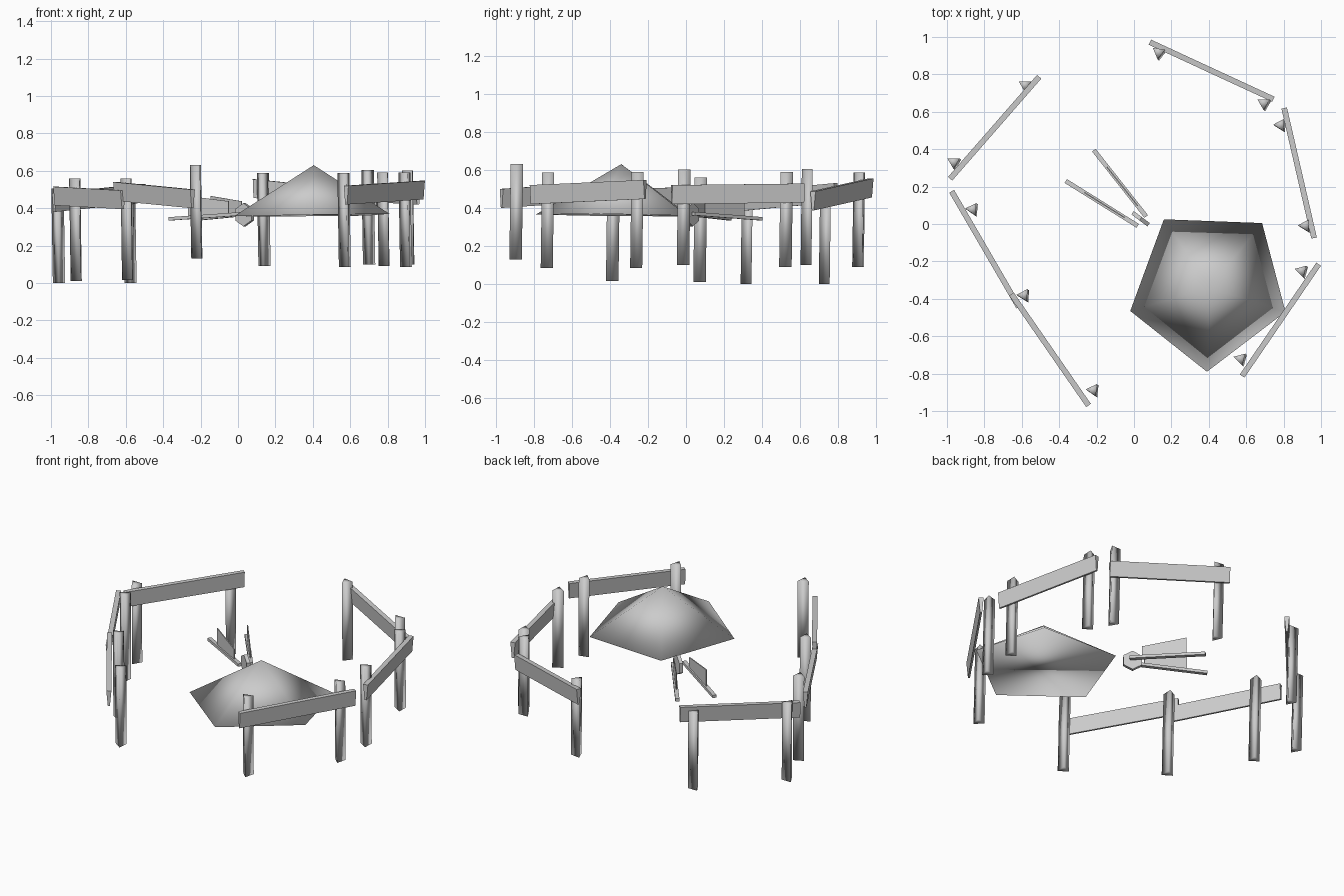
import bpy, bmesh, math
from mathutils import Vector, Matrix

if "Cube" in bpy.data.objects:
    bpy.data.objects.remove(bpy.data.objects["Cube"])

grey = bpy.data.materials.new("plain_grey")
grey.diffuse_color = (0.6, 0.6, 0.6, 1)
grey.use_nodes = True
grey.node_tree.nodes["Principled BSDF"].inputs["Base Color"].default_value = grey.diffuse_color


def finish(name, bm, smooth=False):
    bmesh.ops.recalc_face_normals(bm, faces=bm.faces)
    for f in bm.faces:
        f.smooth = smooth
    me = bpy.data.meshes.new(name)
    bm.to_mesh(me)
    bm.free()
    me.materials.append(grey)
    ob = bpy.data.objects.new(name, me)
    bpy.context.collection.objects.link(ob)
    return ob


def loft(bottom, top):
    """Closed prism between two matching rings."""
    bm = bmesh.new()
    a = [bm.verts.new(p) for p in bottom]
    b = [bm.verts.new(p) for p in top]
    n = len(a)
    bm.faces.new(a)
    bm.faces.new(b)
    for i in range(n):
        j = (i + 1) % n
        bm.faces.new((a[i], a[j], b[j], b[i]))
    return bm


def beam(name, start, end, width, height, foot=1.0):
    """Bar from start to end; foot scales the width of its underside."""
    s, e = Vector(start), Vector(end)
    d = e - s
    side = Vector((-d.y, d.x, 0)).normalized() * width / 2
    up = Vector((0, 0, height / 2))
    ring = [side + up, -side + up, -side * foot - up, side * foot - up]
    return finish(name, loft([s + r for r in ring], [e + r for r in ring]))


# Fence posts: x, y, bottom, top, turn in degrees (three-sided, slightly leaning)
posts = [
    (-.965, .332, .00, .505, 270), (-.583, .743, .00, .50, 270),
    (-.865, .08, .01, .56, 175), (-.59, -.38, .015, .56, 178),
    (-.22, -.887, .13, .63, 175), (.568, -.72, .085, .587, 165),
    (.895, -.25, .085, .59, 165), (.915, -.008, .10, .602, 178),
    (.782, .53, .09, .59, 178), (.693, .647, .10, .605, 270),
    (.131, .918, .09, .587, 262),
]
for x, y, z0, z1, turn in posts:
    tri = [(0.038 * math.cos(math.radians(turn + 120 * k)),
            0.038 * math.sin(math.radians(turn + 120 * k))) for k in range(3)]
    finish("fence_post", loft([(x + u + .008, y + v - .007, z0) for u, v in tri],
                              [(x + u, y + v, z1) for u, v in tri]), True)

# Fence rails: start and end centres
rails = [
    ((-.983, .242, .43), (-.507, .787, .48)),
    ((-.975, .175, .465), (-.615, -.445, .445)),
    ((-.655, -.375, .49), (-.243, -.97, .45)),
    ((.578, -.813, .47), (.987, -.215, .497)),
    ((.963, -.075, .47), (.803, .62, .478)),
    ((.745, .667, .437), (.085, .972, .505)),
]
for s, e in rails:
    beam("fence_rail", s, e, .03, .10, 0.4)

# Five-sided tent roof
bm = bmesh.new()
base = [bm.verts.new(p) for p in ((.16, .025, .355), (.685, .005, .36),
                                  (.81, -.47, .37), (.39, -.79, .365),
                                  (-.02, -.465, .358))]
apex = bm.verts.new((.405, -.34, .63))
bm.faces.new(base)
for i in range(5):
    bm.faces.new((base[i], base[(i + 1) % 5], apex))
finish("tent_roof", bm, True)

# Barrow handles
beam("barrow_handle", (-.215, .395, .343), (.065, .04, .37), .024, .018)
beam("barrow_handle", (-.365, .23, .343), (.02, -.01, .37), .024, .018)

# Barrow wheel: thin upright six-sided disc
bm = bmesh.new()
bmesh.ops.create_cone(bm, cap_ends=True, segments=6, radius1=.062, radius2=.062, depth=.022)
turn = Vector((.6, .8, 0)).to_track_quat('Z', 'Y').to_matrix().to_4x4()
bmesh.ops.transform(bm, matrix=Matrix.Translation((.035, .028, .365)) @ turn, verts=bm.verts)
finish("barrow_wheel", bm)

# Barrow side panels, one standing on each handle: far and near ends
for (fx, fy), (nx, ny) in (((-.265, .168), (-.05, .034)),
                           ((-.145, .305), (.02, .097))):
    quad = [Vector(p) for p in ((fx, fy, .355), (nx, ny, .37),
                                (nx, ny, .437), (fx, fy, .465))]
    off = Vector((fy - ny, nx - fx, 0)).normalized() * .003
    finish("barrow_panel", loft([p - off for p in quad], [p + off for p in quad]))
